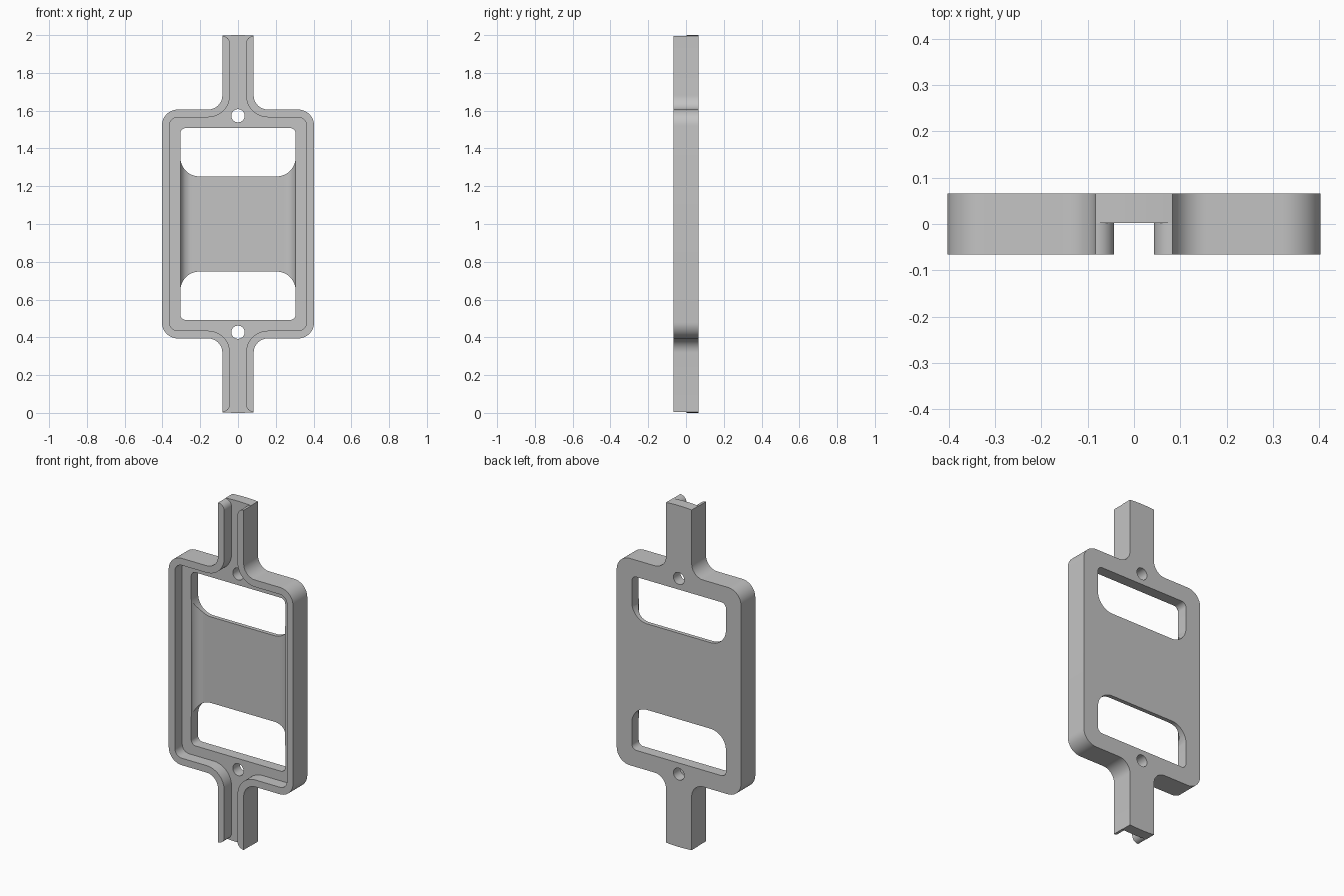
import bpy, bmesh, math
from mathutils import Vector

if "Cube" in bpy.data.objects:
    bpy.data.objects.remove(bpy.data.objects["Cube"], do_unlink=True)

MID = 1.0                    # height of the centre
BACK, LEDGE, FRONT = 0.066, 0.002, -0.066

grey = bpy.data.materials.new("plain_grey")
grey.use_nodes = True
grey.diffuse_color = (0.55, 0.55, 0.55, 1)
grey.node_tree.nodes["Principled BSDF"].inputs["Base Color"].default_value = grey.diffuse_color


def rounded(corners, steps=12):
    """Closed 2D outline from (x, y, radius) corners."""
    out = []
    for i, (x, y, r) in enumerate(corners):
        p = Vector((x, y))
        if r == 0:
            out.append(p)
            continue
        a = (Vector(corners[i - 1][:2]) - p).normalized()
        b = (Vector(corners[(i + 1) % len(corners)][:2]) - p).normalized()
        half = a.angle(b) / 2
        centre = p + (a + b).normalized() * r / math.sin(half)
        start = p + a * r / math.tan(half) - centre
        sweep = math.pi - 2 * half
        if a.x * b.y - a.y * b.x > 0:
            sweep = -sweep
        for k in range(steps + 1):
            t = sweep * k / steps
            c, s = math.cos(t), math.sin(t)
            out.append(centre + Vector((start.x * c - start.y * s, start.x * s + start.y * c)))
    return out


def four_way(quarter):
    """Mirror a quarter outline, listed from the top down, into a full one."""
    right = quarter + [(x, -y, r) for x, y, r in reversed(quarter)]
    return right + [(-x, y, r) for x, y, r in reversed(right)]


def prism(name, outline, lo, hi, along_z=False):
    """Extrude an outline through the depth (y) or along the height (z)."""
    bm = bmesh.new()
    place = (lambda p, d: (p.x, p.y, d + MID)) if along_z else (lambda p, d: (p.x, d, p.y + MID))
    face = bm.faces.new([bm.verts.new(place(p, lo)) for p in outline])
    ext = bmesh.ops.extrude_face_region(bm, geom=[face])
    shift = (0, 0, hi - lo) if along_z else (0, hi - lo, 0)
    bmesh.ops.translate(bm, vec=shift, verts=[v for v in ext["geom"] if isinstance(v, bmesh.types.BMVert)])
    bmesh.ops.recalc_face_normals(bm, faces=bm.faces)
    mesh = bpy.data.meshes.new(name)
    bm.to_mesh(mesh)
    bm.free()
    mesh.materials.append(grey)
    obj = bpy.data.objects.new(name, mesh)
    bpy.context.collection.objects.link(obj)
    return obj


# Body: rounded frame with a stem at each end, stem tips on a unit circle
stem = 0.083
tip = [(x, math.sqrt(1 - x * x), 0) for x in (0.014, 0.042, 0.063, stem)]
body = prism("link_plate", rounded(four_way(tip + [(stem, 0.606, 0.075), (0.403, 0.606, 0.085)])),
             FRONT, BACK)

# Front channel and cavity, flaring at the stem ends
cutters = [prism("cavity_cutter", rounded(four_way([
    (0.1, 1.05, 0), (0.1, 0.995, 0), (0.043, 0.995, 0.039),
    (0.043, 0.565, 0.115), (0.363, 0.565, 0.045)])), FRONT - 0.05, LEDGE)]

# Windows and pin holes at both ends
for s in (1, -1):
    window = [(-0.305, s * 0.508, 0.03), (0.305, s * 0.508, 0.03),
              (0.305, s * 0.252, 0.1), (-0.305, s * 0.252, 0.1)]
    cutters.append(prism("window_cutter", rounded(window), -0.2, 0.2))
    hole = [Vector((0.035 * math.cos(t * math.tau / 40), s * 0.573 + 0.035 * math.sin(t * math.tau / 40)))
            for t in range(40)]
    cutters.append(prism("hole_cutter", hole, -0.2, 0.2))

# Shallow recess with filleted sides across the middle panel
floor = LEDGE + 0.04
cutters.append(prism("recess_cutter", rounded([
    (-0.308, -0.04, 0), (-0.308, floor, 0.06), (0.308, floor, 0.06), (0.308, -0.04, 0)]),
    -0.4, 0.4, along_z=True))

bpy.context.view_layer.objects.active = body
for cutter in cutters:
    cutter.hide_render = True
    mod = body.modifiers.new("cut", 'BOOLEAN')
    mod.operation, mod.solver, mod.object = 'DIFFERENCE', 'EXACT', cutter
    bpy.ops.object.modifier_apply(modifier=mod.name)
    bpy.data.objects.remove(cutter, do_unlink=True)

# Smooth the rounded walls, keep edges crisp
bpy.ops.object.select_all(action='DESELECT')
body.select_set(True)
bpy.ops.object.shade_smooth_by_angle(angle=math.radians(30))
